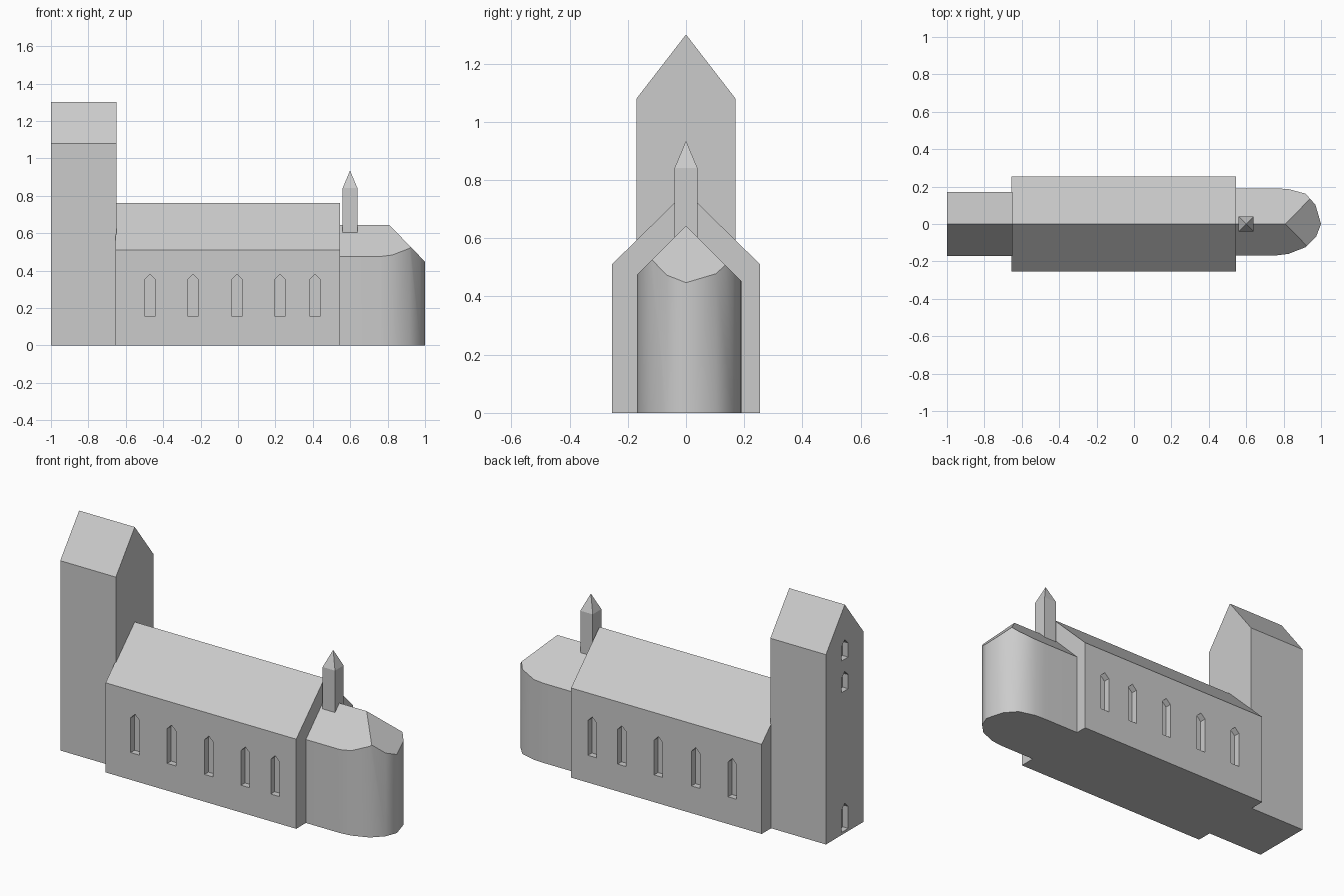
import bpy, bmesh, math
from mathutils import Vector

if "Cube" in bpy.data.objects:
    bpy.data.objects.remove(bpy.data.objects["Cube"])

stone = bpy.data.materials.new("light_grey_stone")
stone.diffuse_color = (0.6, 0.6, 0.6, 1)
stone.use_nodes = True
stone.node_tree.nodes["Principled BSDF"].inputs["Base Color"].default_value = stone.diffuse_color


def finish(bm, name):
    bmesh.ops.recalc_face_normals(bm, faces=bm.faces)
    me = bpy.data.meshes.new(name)
    bm.to_mesh(me)
    bm.free()
    ob = bpy.data.objects.new(name, me)
    bpy.context.collection.objects.link(ob)
    me.materials.append(stone)
    return ob


def extrude(bm, pts, vec):
    """Add a closed prism: polygon swept along vec."""
    f = bm.faces.new([bm.verts.new(p) for p in pts])
    top = bmesh.ops.extrude_face_region(bm, geom=[f], use_keep_orig=True)["geom"]
    bmesh.ops.translate(bm, vec=Vector(vec),
                        verts=[g for g in top if isinstance(g, bmesh.types.BMVert)])


def gabled(name, x0, x1, w, eave, ridge):
    """House-shaped block with its ridge along x."""
    bm = bmesh.new()
    prof = [(-w, 0), (w, 0), (w, eave), (0, ridge), (-w, eave)]
    extrude(bm, [(x0, y, z) for y, z in prof], (x1 - x0, 0, 0))
    return finish(bm, name)


def pointed(w, z0, z1, z2):
    """Pointed opening outline as (across, z)."""
    return [(-w, z0), (w, z0), (w, z1), (0, z2), (-w, z1)]


def cut(ob, cutter):
    cutter.hide_render = True
    mod = ob.modifiers.new("openings", 'BOOLEAN')
    mod.operation = 'DIFFERENCE'
    mod.solver = 'EXACT'
    mod.object = cutter
    bpy.context.view_layer.objects.active = ob
    bpy.ops.object.modifier_apply(modifier=mod.name)
    bpy.data.objects.remove(cutter, do_unlink=True)


DEPTH = 0.035

# Tower with door and two small windows on the west face
tower = gabled("tower", -1.0, -0.65, 0.17, 1.08, 1.30)
bm = bmesh.new()
for z0, z1, z2 in [(0.015, 0.14, 0.17), (0.81, 0.89, 0.92), (0.99, 1.07, 1.10)]:
    extrude(bm, [(-1.05, a, z) for a, z in pointed(0.03, z0, z1, z2)],
            (0.05 + DEPTH, 0, 0))
cut(tower, finish(bm, "tower_cutter"))

# Nave with five recessed windows on each long side
nave = gabled("nave", -0.655, 0.545, 0.255, 0.51, 0.76)
bm = bmesh.new()
for x in (-0.47, -0.24, -0.005, 0.225, 0.412):
    for s in (-1, 1):
        extrude(bm, [(x + a, s * 0.3, z) for a, z in pointed(0.027, 0.155, 0.353, 0.38)],
                (0, -s * (0.045 + DEPTH), 0))
cut(nave, finish(bm, "nave_cutter"))

# Choir: rounded plan, cut by two roof slopes and a hip
plan = [(0.535, -0.168), (0.76, -0.168), (0.825, -0.16), (0.917, -0.124),
        (0.975, -0.065), (1.0, 0), (0.97, 0.103), (0.917, 0.162),
        (0.825, 0.187), (0.76, 0.19), (0.535, 0.19)]
bm = bmesh.new()
extrude(bm, [(x, y, 0) for x, y in plan], (0, 0, 0.9))
for no in ((0, 1, 1), (0, -1, 1), (1.03, 0, 1)):
    res = bmesh.ops.bisect_plane(bm, geom=bm.verts[:] + bm.edges[:] + bm.faces[:],
                                 plane_co=(0.81, 0, 0.643), plane_no=Vector(no).normalized(),
                                 dist=1e-6, clear_outer=True)
    bmesh.ops.holes_fill(bm, edges=[e for e in bm.edges if e.is_boundary], sides=0)
bmesh.ops.remove_doubles(bm, verts=bm.verts, dist=1e-5)
choir = finish(bm, "choir")
bpy.ops.object.select_all(action='DESELECT')
choir.select_set(True)
bpy.context.view_layer.objects.active = choir
bpy.ops.object.shade_smooth_by_angle(angle=math.radians(40))

# Ridge turret with pyramid cap
bm = bmesh.new()
square = [(0.56, -0.039), (0.638, -0.039), (0.638, 0.039), (0.56, 0.039)]
low = [bm.verts.new((x, y, 0.603)) for x, y in square]
high = [bm.verts.new((x, y, 0.842)) for x, y in square]
tip = bm.verts.new((0.599, 0, 0.935))
bm.faces.new(low)
for i in range(4):
    j = (i + 1) % 4
    bm.faces.new((low[i], low[j], high[j], high[i]))
    bm.faces.new((high[i], high[j], tip))
finish(bm, "ridge_turret")
